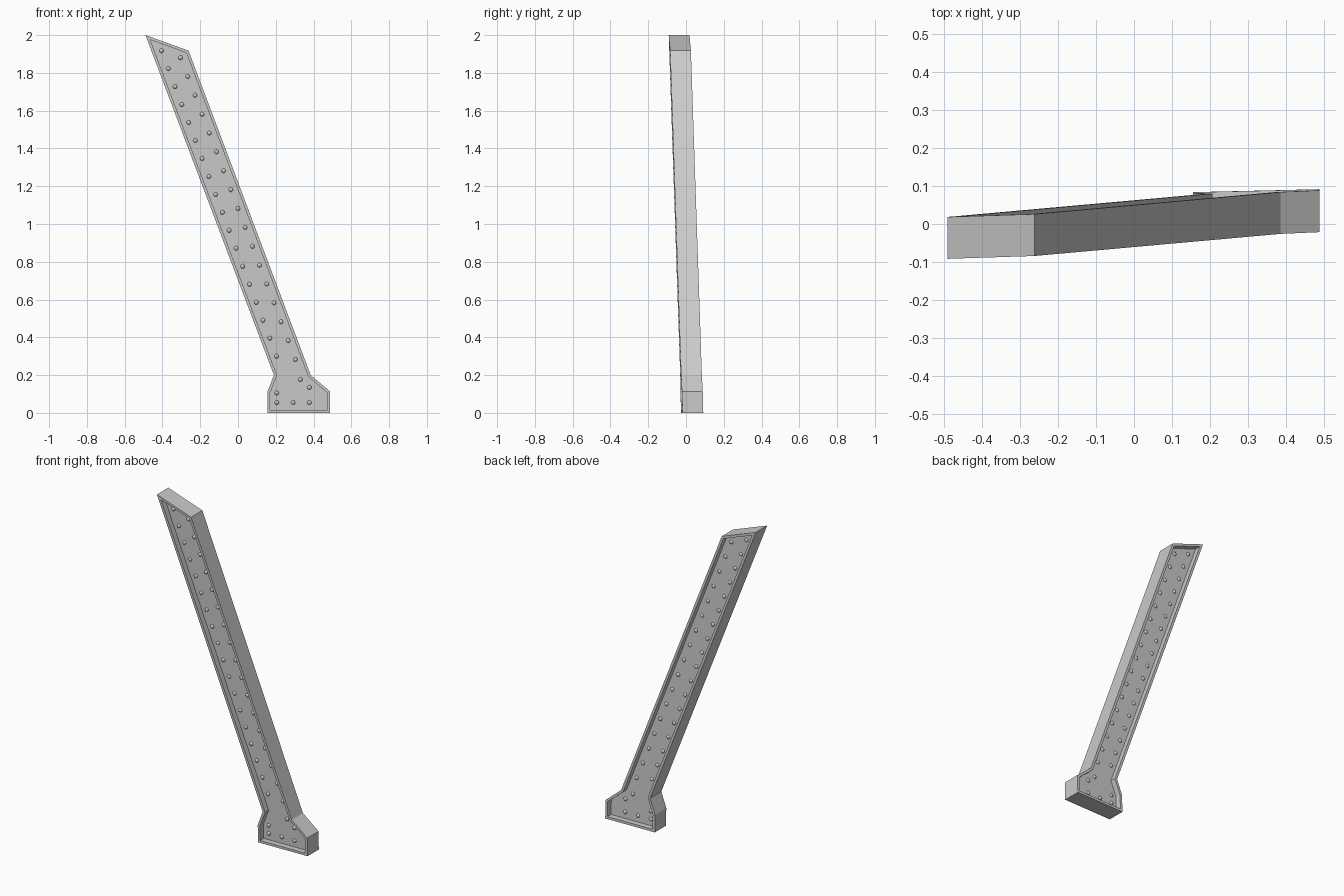
import bpy, bmesh
from mathutils import Matrix, Vector

if "Cube" in bpy.data.objects:
    bpy.data.objects.remove(bpy.data.objects["Cube"])

HALF = 0.055      # half thickness of the girder
RECESS = 0.035    # depth of the web behind the rim
RIM = 0.015       # rim width
OUTLINE = [(0.155, 0), (0.488, 0), (0.488, 0.113), (0.385, 0.2),
           (-0.262, 1.918), (-0.49, 2.0), (0.19, 0.2), (0.155, 0.108)]


def lean(bm):
    # slight yaw and backward tilt of the whole beam
    for v in bm.verts:
        v.co.y += 0.025 + 0.0234 * v.co.x - 0.025 * v.co.z


def finish(bm, name):
    lean(bm)
    bmesh.ops.recalc_face_normals(bm, faces=bm.faces)
    mesh = bpy.data.meshes.new(name)
    bm.to_mesh(mesh)
    bm.free()
    obj = bpy.data.objects.new(name, mesh)
    bpy.context.collection.objects.link(obj)
    return obj


# Girder: extruded outline with an inset web on both broad faces
bm = bmesh.new()
face = bm.faces.new([bm.verts.new((x, -HALF, z)) for x, z in OUTLINE])
ext = bmesh.ops.extrude_face_region(bm, geom=[face], use_keep_orig=True)
for v in (g for g in ext["geom"] if isinstance(g, bmesh.types.BMVert)):
    v.co.y = HALF
bmesh.ops.recalc_face_normals(bm, faces=bm.faces)
broad = [f for f in bm.faces if len(f.verts) == len(OUTLINE)]
for f in broad:
    bmesh.ops.inset_region(bm, faces=[f], thickness=RIM, use_even_offset=True)
    # duplicate the inset edge loop and push the panel inward
    bmesh.ops.inset_region(bm, faces=[f], thickness=0.0)
    for v in f.verts:
        v.co.y += RECESS if v.co.y < 0 else -RECESS
finish(bm, "girder")


# Rivets: two columns along the beam plus a group in the foot, on both sides
def row(a, b, n):
    a, b = Vector(a), Vector(b)
    return [a.lerp(b, i / (n - 1)) for i in range(n)]


spots = row((-0.405, 1.918), (0.204, 0.3), 18)
spots += row((-0.304, 1.881), (0.304, 0.283), 17)
spots += row((0.205, 0.055), (0.378, 0.055), 3)
spots += [(0.205, 0.105), (0.33, 0.177), (0.378, 0.135)]
bm = bmesh.new()
for x, z in spots:
    for side in (-1, 1):
        place = (Matrix.Translation((x, side * (HALF - RECESS), z))
                 @ Matrix.Diagonal((1, 0.8, 1, 1)))
        bmesh.ops.create_uvsphere(bm, u_segments=10, v_segments=6,
                                  radius=0.012, matrix=place)
rivets = finish(bm, "rivets")
for p in rivets.data.polygons:
    p.use_smooth = True
